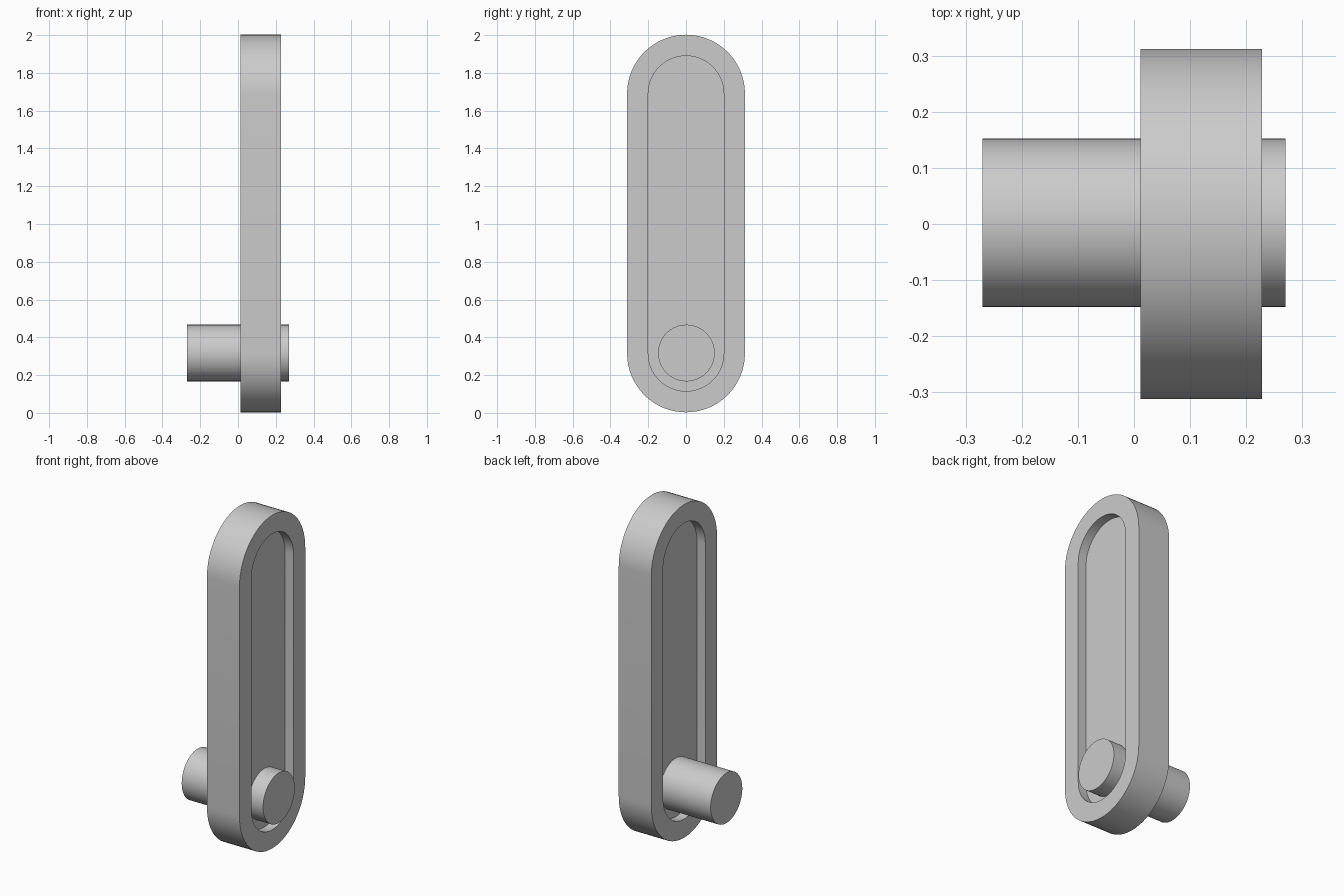
import bpy, bmesh, math

cube = bpy.data.objects.get("Cube")
if cube:
    bpy.data.objects.remove(cube, do_unlink=True)

grey = bpy.data.materials.new("light_grey")
grey.use_nodes = True
colour = (0.6, 0.6, 0.6, 1)
grey.diffuse_color = colour
grey.node_tree.nodes["Principled BSDF"].inputs["Base Color"].default_value = colour

LOW, HIGH, STEPS = 0.315, 1.69, 32


def slot_ring(bm, x, radius):
    """Ring of vertices around a rounded slot standing upright at x."""
    ring = []
    for centre, start in ((HIGH, 0), (LOW, math.pi)):
        for i in range(STEPS + 1):
            a = start + math.pi * i / STEPS
            ring.append(bm.verts.new((x, radius * math.cos(a), centre + radius * math.sin(a))))
    return ring


def loft(name, rings_spec, ring_maker):
    """Skin a row of rings and close both ends."""
    bm = bmesh.new()
    rings = [ring_maker(bm, x, r) for x, r in rings_spec]
    for a, b in zip(rings, rings[1:]):
        for i in range(len(a)):
            j = (i + 1) % len(a)
            bm.faces.new((a[i], a[j], b[j], b[i]))
    bm.faces.new(rings[0])
    bm.faces.new(rings[-1])
    bmesh.ops.recalc_face_normals(bm, faces=bm.faces)
    mesh = bpy.data.meshes.new(name)
    bm.to_mesh(mesh)
    bm.free()
    return finish(bpy.data.objects.new(name, mesh), True)


def finish(obj, link=False):
    if link:
        bpy.context.collection.objects.link(obj)
    obj.data.materials.append(grey)
    bpy.ops.object.select_all(action="DESELECT")
    obj.select_set(True)
    bpy.context.view_layer.objects.active = obj
    bpy.ops.object.shade_smooth_by_angle(angle=math.radians(30))
    return obj


# Crank arm: rounded bar with a shallow pocket in each broad side
OUTER, INNER, DEPTH = 0.312, 0.2, 0.055
X0, X1 = 0.012, 0.228
loft("crank_arm", [(X0 + DEPTH, INNER), (X0, INNER), (X0, OUTER),
                   (X1, OUTER), (X1, INNER), (X1 - DEPTH, INNER)], slot_ring)

# Pivot pin: passes through the lower end of the arm
bpy.ops.mesh.primitive_cylinder_add(vertices=64, radius=0.15, depth=0.54,
                                    location=(0, 0.002, 0.317),
                                    rotation=(0, math.pi / 2, 0))
pin = bpy.context.object
pin.name = "pivot_pin"
finish(pin)
